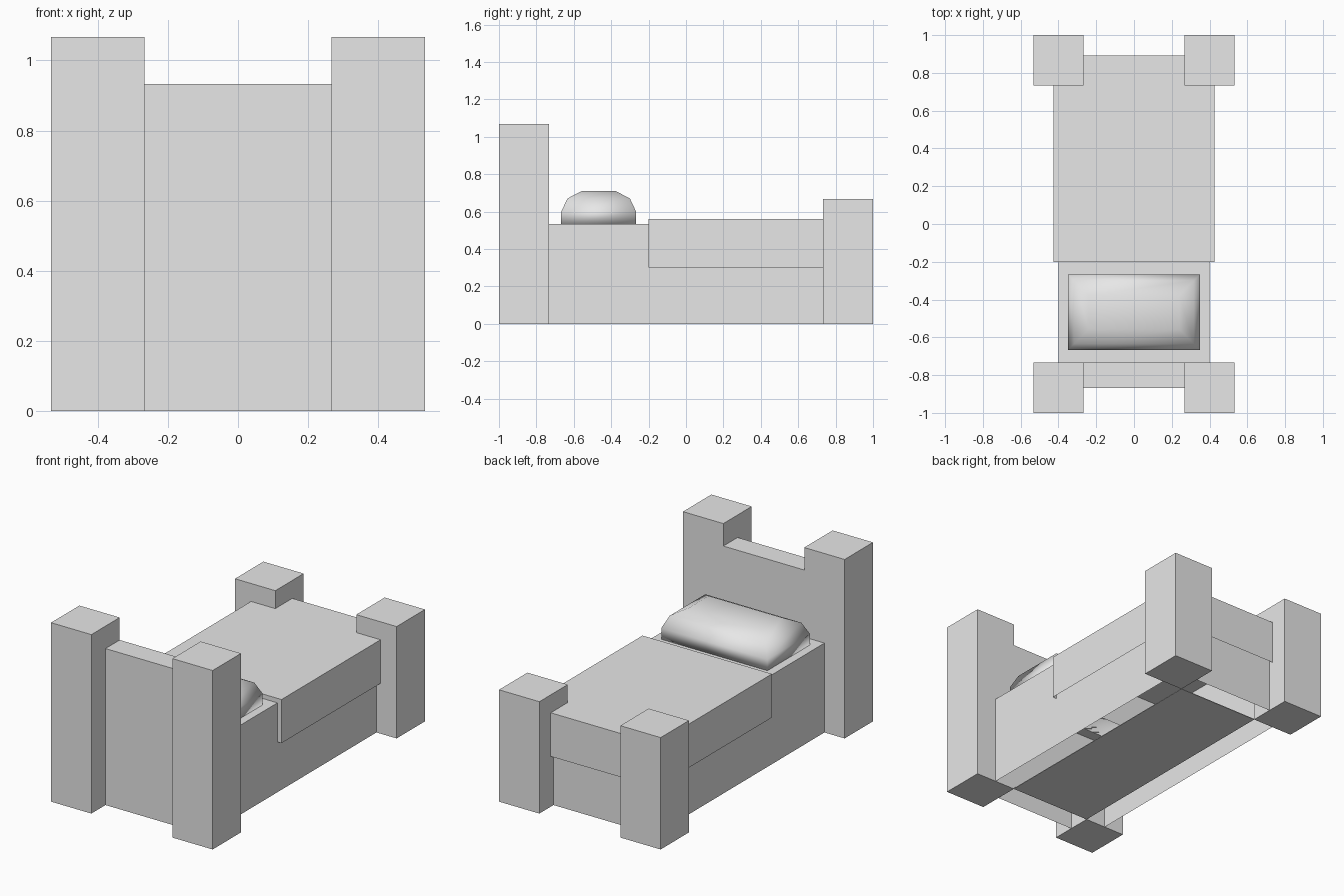
import bpy, bmesh
from mathutils import Vector

cube = bpy.data.objects.get("Cube")
if cube:
    bpy.data.objects.remove(cube, do_unlink=True)

grey = bpy.data.materials.new("plain_grey")
grey.use_nodes = True
grey.diffuse_color = (0.8, 0.8, 0.8, 1)
grey.node_tree.nodes["Principled BSDF"].inputs["Base Color"].default_value = (0.8, 0.8, 0.8, 1)


def finish(name, bm):
    bmesh.ops.recalc_face_normals(bm, faces=bm.faces)
    mesh = bpy.data.meshes.new(name)
    bm.to_mesh(mesh)
    bm.free()
    mesh.materials.append(grey)
    obj = bpy.data.objects.new(name, mesh)
    bpy.context.collection.objects.link(obj)
    return obj


def box(name, x, y, z, open_sides=()):
    """Box between the given ranges; faces along open_sides are left out."""
    bm = bmesh.new()
    bmesh.ops.create_cube(bm, size=1)
    bm.normal_update()
    drop = [f for f in bm.faces if any(f.normal.dot(Vector(s)) > 0.9 for s in open_sides)]
    for v in bm.verts:
        v.co = [r[0] if c < 0 else r[1] for c, r in zip(v.co, (x, y, z))]
    bmesh.ops.delete(bm, geom=drop, context="FACES")
    return finish(name, bm)


DOWN, FRONT, BACK = (0, 0, -1), (0, -1, 0), (0, 1, 0)
INNER, OUTER = 0.267, 0.533      # post faces across the bed
END = 0.733                      # inner post faces along the bed

# Corner posts: tall at the head, short at the foot
for side, xs in (("left", (INNER, OUTER)), ("right", (-OUTER, -INNER))):
    box("head_post_" + side, xs, (-1, -END), (0, 1.067))
    box("foot_post_" + side, xs, (END, 1), (0, 0.667))

# Panels between the posts, open underneath
across = (-INNER, INNER)
box("headboard", across, (-0.867, -END), (0, 0.933), [DOWN])
box("footboard", across, (END, 0.867), (0, 0.533), [DOWN, FRONT])

# Mattress shell and the bottom plate
box("mattress", (-0.4, 0.4), (-END, END), (0, 0.533), [DOWN, FRONT, BACK])
box("bottom_plate", across, (-END, END), (0, 0.004))

# Blanket with a narrower drop over the foot
box("blanket", (-0.427, 0.427), (-0.2, END), (0.3, 0.56), [DOWN])
box("blanket_foot", across, (END, 0.893), (0.3, 0.56), [DOWN, FRONT])

# Pillow: stacked rectangular rings, each given as (height, inset)
bm = bmesh.new()
rings = []
for z, inset in ((0.533, 0), (0.6, 0), (0.67, 0.033), (0.71, 0.11)):
    hx, hy = 0.35 - inset, 0.2 - inset
    rings.append([bm.verts.new((sx * hx, sy * hy - 0.467, z))
                  for sx, sy in ((-1, -1), (1, -1), (1, 1), (-1, 1))])
for low, high in zip(rings, rings[1:]):
    for i in range(4):
        j = (i + 1) % 4
        bm.faces.new((low[i], low[j], high[j], high[i]))
bm.faces.new(rings[0])
bm.faces.new(rings[-1])
for f in bm.faces:
    f.smooth = True
finish("pillow", bm)
